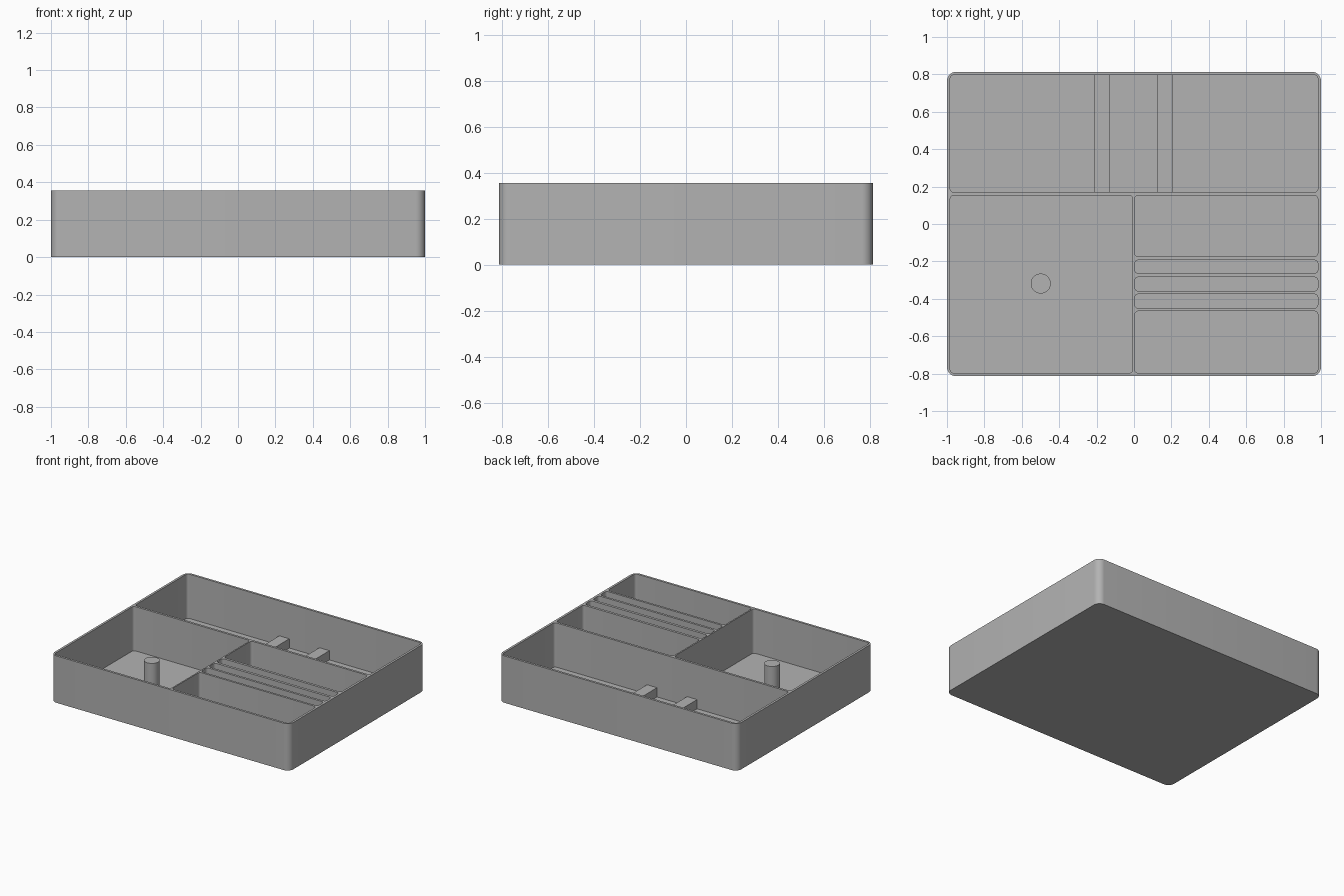
import bpy, bmesh, math

if "Cube" in bpy.data.objects:
    bpy.data.objects.remove(bpy.data.objects["Cube"], do_unlink=True)

HEIGHT, FLOOR = 0.355, 0.02
EDGE_X, EDGE_Y = 0.983, 0.797   # inner faces of the outer walls
WALL = 0.007                    # half thickness of the central divider

grey = bpy.data.materials.new("plain grey")
grey.use_nodes = True
colour = (0.45, 0.45, 0.45, 1)
grey.diffuse_color = colour
grey.node_tree.nodes["Principled BSDF"].inputs["Base Color"].default_value = colour


def add_block(bm, x0, x1, y0, y1, z0, z1, radius=0.0, steps=6):
    """Upright block with rounded vertical corners."""
    points = []
    if radius:
        corners = [(x1, y1, 0), (x0, y1, 1), (x0, y0, 2), (x1, y0, 3)]
        for cx, cy, quarter in corners:
            ox = cx + (radius if cx == x0 else -radius)
            oy = cy + (radius if cy == y0 else -radius)
            for i in range(steps + 1):
                a = math.pi / 2 * (quarter + i / steps)
                points.append((ox + radius * math.cos(a), oy + radius * math.sin(a)))
    else:
        points = [(x1, y1), (x0, y1), (x0, y0), (x1, y0)]
    low = [bm.verts.new((x, y, z0)) for x, y in points]
    high = [bm.verts.new((x, y, z1)) for x, y in points]
    bm.faces.new(low[::-1])
    bm.faces.new(high)
    for i in range(len(points)):
        j = (i + 1) % len(points)
        bm.faces.new((low[i], low[j], high[j], high[i]))


def make_object(name, bm):
    mesh = bpy.data.meshes.new(name)
    bm.to_mesh(mesh)
    bm.free()
    mesh.materials.append(grey)
    obj = bpy.data.objects.new(name, mesh)
    bpy.context.collection.objects.link(obj)
    return obj


def activate(obj):
    bpy.ops.object.select_all(action='DESELECT')
    obj.select_set(True)
    bpy.context.view_layer.objects.active = obj


def smooth(obj):
    activate(obj)
    bpy.ops.object.shade_smooth_by_angle(angle=math.radians(35))


# Tray body
bm = bmesh.new()
add_block(bm, -1, 1, -0.814, 0.814, 0, HEIGHT, 0.05, 8)
tray = make_object("tray", bm)

# Pockets: back compartment, left compartment, right compartments with card slots
bm = bmesh.new()
pockets = [(-EDGE_X, EDGE_X, 0.17, EDGE_Y), (-EDGE_X, -WALL, -EDGE_Y, 0.153)]
for y0, y1 in [(-0.174, 0.153), (-0.264, -0.193), (-0.358, -0.284),
               (-0.45, -0.375), (-EDGE_Y, -0.466)]:
    pockets.append((WALL * 0.5, EDGE_X, y0, y1))
for x0, x1, y0, y1 in pockets:
    add_block(bm, x0, x1, y0, y1, FLOOR, HEIGHT + 0.1, 0.02)
cutter = make_object("pocket_cutter", bm)
cutter.hide_render = True

cut = tray.modifiers.new("pockets", 'BOOLEAN')
cut.operation = 'DIFFERENCE'
cut.solver = 'EXACT'
cut.object = cutter
activate(tray)
bpy.ops.object.modifier_apply(modifier=cut.name)
bpy.data.objects.remove(cutter, do_unlink=True)
smooth(tray)

# Two support bars across the back compartment
for name, x0, x1 in [("right_support_bar", -0.212, -0.128),
                     ("left_support_bar", 0.124, 0.208)]:
    bm = bmesh.new()
    add_block(bm, x0, x1, 0.165, EDGE_Y + 0.005, FLOOR - 0.005, 0.09)
    make_object(name, bm)

# Round post in the left-hand compartment
bm = bmesh.new()
add_block(bm, -0.552, -0.445, -0.372, -0.265, FLOOR - 0.005, 0.255, 0.0534, 10)
bmesh.ops.remove_doubles(bm, verts=bm.verts, dist=0.001)
post = make_object("post", bm)
smooth(post)
